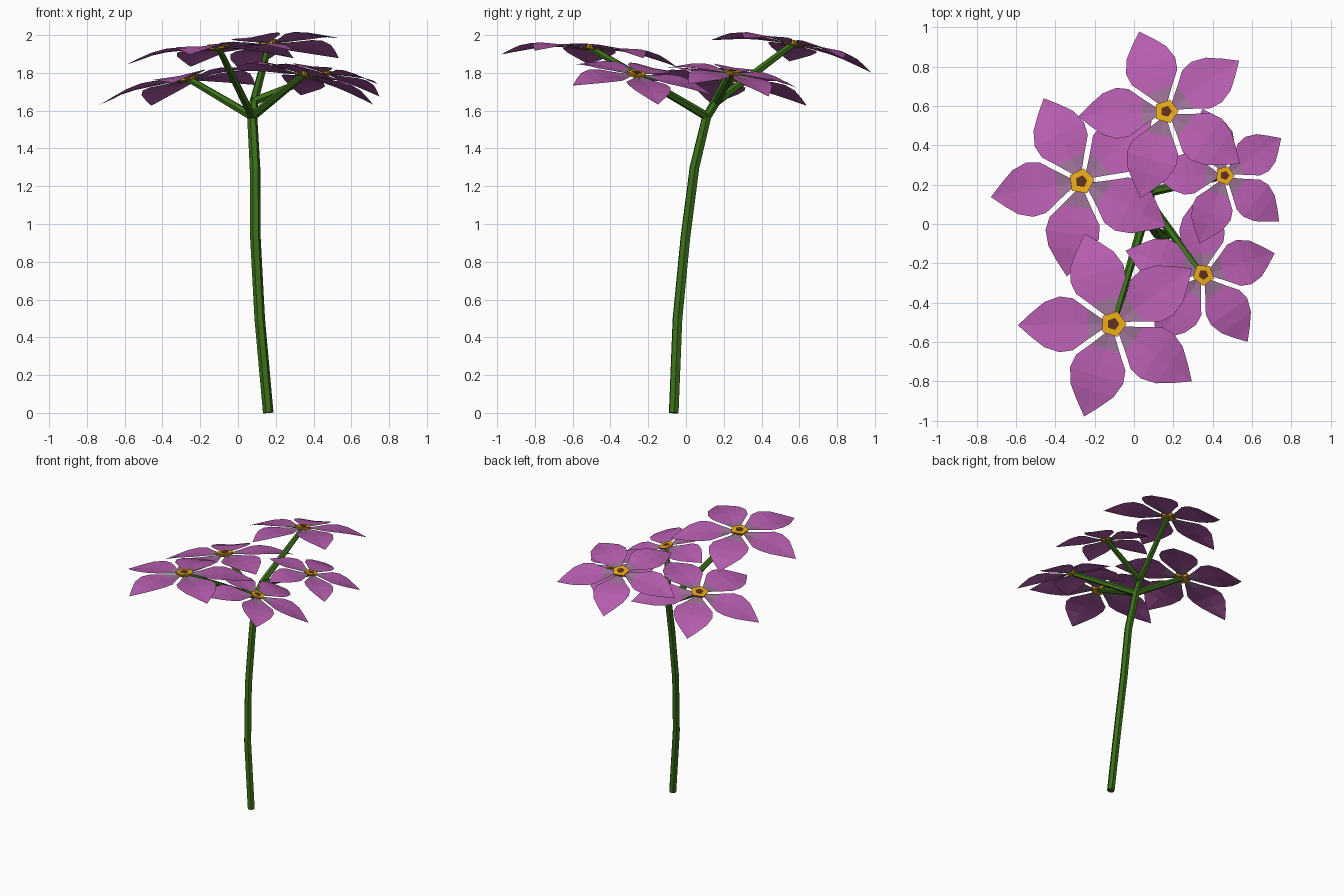
import bpy, bmesh, math
from mathutils import Vector, Matrix

if "Cube" in bpy.data.objects:
    bpy.data.objects.remove(bpy.data.objects["Cube"])


def material(name, rgb):
    m = bpy.data.materials.new(name)
    m.diffuse_color = (*rgb, 1)
    m.use_nodes = True
    m.node_tree.nodes["Principled BSDF"].inputs["Base Color"].default_value = m.diffuse_color
    return m


PINK = material("petal_pink", (0.47, 0.11, 0.43))
VEIN = material("petal_base", (0.32, 0.16, 0.30))
GREEN = material("stem_green", (0.045, 0.16, 0.01))
YELLOW = material("centre_yellow", (0.80, 0.40, 0.01))
BROWN = material("centre_brown", (0.12, 0.03, 0.01))


def tube(name, points, radii):
    """Six-sided tube through the points."""
    cu = bpy.data.curves.new(name, 'CURVE')
    cu.dimensions = '3D'
    cu.bevel_depth = 1.0
    cu.bevel_resolution = 1
    cu.use_fill_caps = True
    sp = cu.splines.new('POLY')
    sp.points.add(len(points) - 1)
    sp.use_smooth = False
    for p, co, r in zip(sp.points, points, radii):
        p.co = (*co, 1)
        p.radius = r
    ob = bpy.data.objects.new(name, cu)
    bpy.context.collection.objects.link(ob)
    cu.materials.append(GREEN)
    bpy.ops.object.select_all(action='DESELECT')
    ob.select_set(True)
    bpy.context.view_layer.objects.active = ob
    bpy.ops.object.convert(target='MESH')


def finish(name, bm, mats, matrix):
    me = bpy.data.meshes.new(name)
    bm.to_mesh(me)
    bm.free()
    for m in mats:
        me.materials.append(m)
    ob = bpy.data.objects.new(name, me)
    ob.matrix_world = matrix
    bpy.context.collection.objects.link(ob)


# Petal stations for unit length: distance, half width, height
PETAL = [(0.08, 0.03, 0.0), (0.27, 0.16, 0.0), (0.42, 0.27, 0.005),
         (0.56, 0.29, 0.0), (0.72, 0.235, -0.03), (0.86, 0.125, -0.075)]
TIP = (1.0, 0.0, -0.125)


def flower(name, centre, slope, phase, size):
    """Five creased petals and a two-tone pentagon centre on a tilted plane."""
    normal = Vector((-slope[0], -slope[1], 1))
    tilt = Vector((0, 0, 1)).rotation_difference(normal).to_matrix().to_4x4()
    place = Matrix.Translation(centre) @ tilt @ Matrix.Rotation(math.radians(phase), 4, 'Z')

    # petals
    bm = bmesh.new()
    for i in range(5):
        turn = Matrix.Rotation(i * math.tau / 5, 3, 'Z')

        def vert(x, y, z):
            return bm.verts.new(turn @ Vector((x, y, z)) * size)
        rows = [[vert(d, s * w, z - 0.015 * (s == 0)) for s in (-1, 0, 1)]
                for d, w, z in PETAL]
        tip = vert(*TIP)
        for k, (a, b) in enumerate(zip(rows, rows[1:])):
            for j in (0, 1):
                f = bm.faces.new((a[j], b[j], b[j + 1], a[j + 1]))
                f.material_index = 1 if k == 0 else 0
        for j in (0, 1):
            bm.faces.new((rows[-1][j], tip, rows[-1][j + 1]))
    finish(name + "_petals", bm, [PINK, VEIN], place)

    # pentagon centres
    for part, r, depth, z, mat in (("ring", 0.14, 0.05, 0.005, YELLOW),
                                   ("eye", 0.065, 0.02, 0.025, BROWN)):
        bm = bmesh.new()
        bmesh.ops.create_cone(bm, cap_ends=True, segments=5, radius1=r * size * 0.8,
                              radius2=r * size, depth=depth * size,
                              matrix=Matrix.Translation((0, 0, z * size)) @
                              Matrix.Rotation(math.radians(18), 4, 'Z'))
        finish(f"{name}_{part}", bm, [mat], place)


# Main stem, forking twice at the top
LOW = (0.075, 0.11, 1.57)
HIGH = (0.085, 0.165, 1.65)
tube("stem", [(0.16, -0.065, 0), (0.115, -0.045, 0.5), (0.092, -0.003, 0.93),
              (0.09, 0.045, 1.3), LOW, HIGH],
     [0.028, 0.028, 0.028, 0.028, 0.027, 0.022])

# Flowers: centre, plane slope in x and y, petal angle, petal length, fork
FLOWERS = [
    ("back_flower", (0.165, 0.57, 1.955), (0.09, -0.20), 181, 0.455, HIGH),
    ("left_flower", (-0.265, 0.215, 1.77), (0.18, -0.11), 188, 0.485, LOW),
    ("right_flower", (0.46, 0.245, 1.80), (-0.17, -0.15), 34, 0.365, HIGH),
    ("front_right_flower", (0.35, -0.26, 1.79), (-0.24, -0.15), 18, 0.41, LOW),
    ("front_flower", (-0.105, -0.51, 1.935), (0.06, -0.07), 180, 0.49, LOW),
]
for name, centre, slope, phase, size, fork in FLOWERS:
    flower(name, centre, slope, phase, size)
    tube(name + "_stalk", [fork, centre], [0.024, 0.018])
